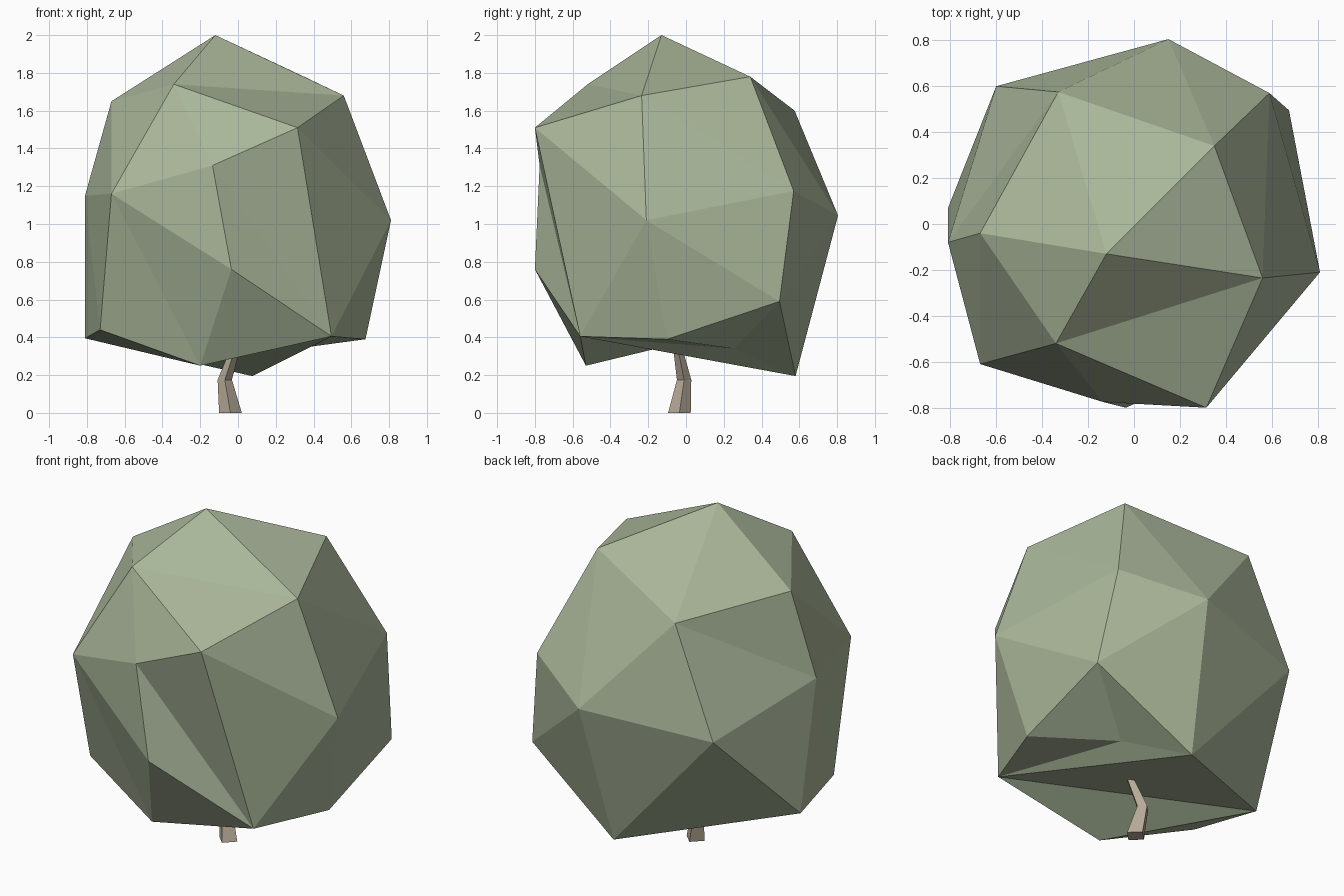
import bpy, bmesh, math

if "Cube" in bpy.data.objects:
    bpy.data.objects.remove(bpy.data.objects["Cube"])


def material(name, colour):
    m = bpy.data.materials.new(name)
    m.diffuse_color = (*colour, 1)
    m.use_nodes = True
    m.node_tree.nodes["Principled BSDF"].inputs["Base Color"].default_value = m.diffuse_color
    return m


def add_object(name, bm, mat):
    bmesh.ops.recalc_face_normals(bm, faces=bm.faces)
    mesh = bpy.data.meshes.new(name)
    bm.to_mesh(mesh)
    bm.free()
    mesh.materials.append(mat)
    ob = bpy.data.objects.new(name, mesh)
    bpy.context.collection.objects.link(ob)
    return ob


# Crown: irregular low-poly ball, corner points from the tip downwards
corners = {
    "A": (-.12, -.13, 2.0), "B": (-.34, -.52, 1.74), "C": (.56, -.235, 1.68),
    "D": (-.67, -.04, 1.65), "E": (.315, -.80, 1.51), "F": (-.135, -.775, 1.31),
    "G": (-.035, -.80, .76), "H": (-.67, -.61, 1.16), "I": (-.81, -.08, 1.15),
    "J": (-.73, -.36, .44), "K": (-.81, .07, .395), "L": (-.2, -.53, .25),
    "M": (.495, -.56, .405), "N": (.675, -.10, .39), "O": (.81, -.21, 1.02),
    "P": (.35, .34, 1.78), "Q": (-.33, .575, 1.60), "R": (.15, .805, 1.045),
    "S": (.59, .57, 1.175), "T": (.675, .495, .59), "U": (.075, .58, .195),
    "V": (-.6, .6, .965), "W": (.305, .255, .34),
}
# Triangle fans: hub corner followed by the corners around it
fans = ["ABDQPCB", "HBDIJLGFB", "OECSTNME", "VQIKURQ", "RQPSTU",
        "MEFGLKUWN", "ECBF", "TNWU", "KIJL", "DIQ", "PSC"]

bm = bmesh.new()
v = {k: bm.verts.new(p) for k, p in corners.items()}
for hub, *ring in fans:
    for a, b in zip(ring, ring[1:]):
        bm.faces.new((v[hub], v[a], v[b]))
add_object("crown", bm, material("leaves", (.40, .47, .32)))

# Trunk: crooked four-sided taper (centre x, y, height, radius)
sections = [(-.04, -.035, 0, .06), (-.07, -.01, .175, .038), (.005, -.055, .40, .02)]
bm = bmesh.new()
rings = [[bm.verts.new((x + r * math.cos(i * math.pi / 2),
                        y + r * math.sin(i * math.pi / 2), z)) for i in range(4)]
         for x, y, z, r in sections]
for low, high in zip(rings, rings[1:]):
    for i in range(4):
        j = (i + 1) % 4
        bm.faces.new((low[i], low[j], high[j], high[i]))
bm.faces.new(rings[0])
bm.faces.new(rings[-1])
add_object("trunk", bm, material("bark", (.47, .40, .31)))
